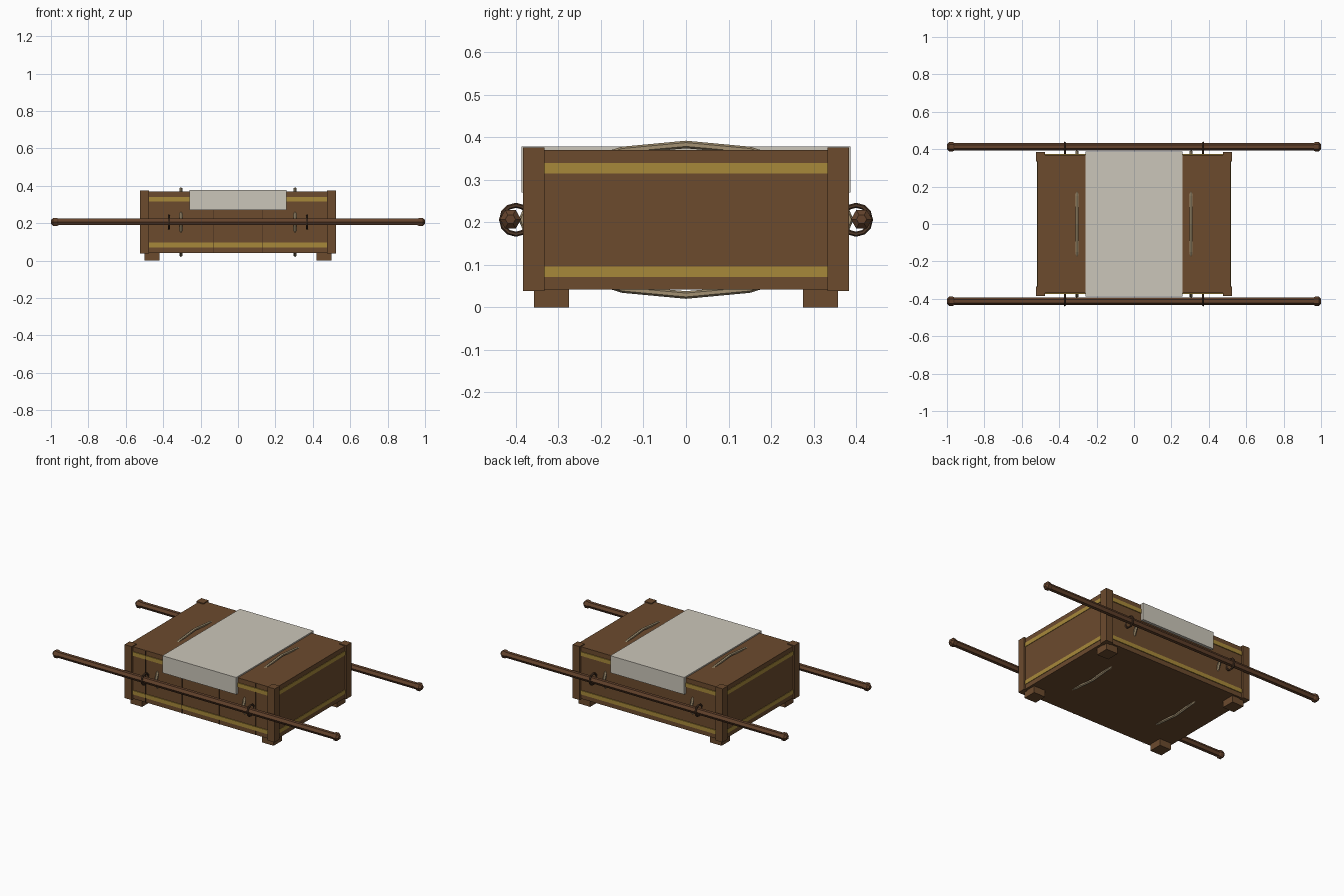
import bpy, bmesh, math
from mathutils import Vector

if "Cube" in bpy.data.objects:
    bpy.data.objects.remove(bpy.data.objects["Cube"], do_unlink=True)


def material(name, rgb):
    m = bpy.data.materials.new(name)
    m.use_nodes = True
    m.diffuse_color = (*rgb, 1)
    bsdf = next(n for n in m.node_tree.nodes if n.type == 'BSDF_PRINCIPLED')
    bsdf.inputs["Base Color"].default_value = (*rgb, 1)
    return m


WOOD = material("brown wood", (0.150, 0.070, 0.027))
POLE = material("dark pole wood", (0.125, 0.055, 0.025))
GOLD = material("old gold", (0.390, 0.250, 0.042))
CLOTH = material("pale cloth", (0.600, 0.565, 0.490))
ROPE = material("tan rope", (0.360, 0.280, 0.165))
IRON = material("dark ring", (0.075, 0.038, 0.020))
SEAM = material("plank seam", (0.050, 0.025, 0.012))


def finish(name, bm, mat):
    bmesh.ops.recalc_face_normals(bm, faces=bm.faces)
    mesh = bpy.data.meshes.new(name)
    bm.to_mesh(mesh)
    bm.free()
    mesh.materials.append(mat)
    ob = bpy.data.objects.new(name, mesh)
    bpy.context.collection.objects.link(ob)
    return ob


def box(name, lo, hi, mat):
    lo, hi = Vector(lo), Vector(hi)
    bm = bmesh.new()
    bmesh.ops.create_cube(bm, size=1)
    for v in bm.verts:
        v.co = (lo + hi) / 2 + v.co * (hi - lo)
    return finish(name, bm, mat)


def bridge(bm, loops, closed):
    """Join successive rings of vertices with quads."""
    pairs = list(zip(loops, loops[1:] + loops[:1]))
    for a, b in pairs if closed else pairs[:-1]:
        n = len(a)
        for i in range(n):
            j = (i + 1) % n
            bm.faces.new((a[i], a[j], b[j], b[i]))


def hoop(name, centre, ry, rz, thick, segs, sides, mat):
    """Elliptical ring standing in the y-z plane."""
    bm = bmesh.new()
    loops = []
    for s in range(segs):
        a = math.tau * s / segs
        ring = []
        for k in range(sides):
            t = math.tau * k / sides
            r = thick * math.cos(t)
            p = Vector((thick * math.sin(t), (ry + r) * math.cos(a), (rz + r) * math.sin(a)))
            ring.append(bm.verts.new(p + Vector(centre)))
        loops.append(ring)
    bridge(bm, loops, True)
    return finish(name, bm, mat)


def lathe_x(name, profile, y, z, sides, mat):
    """Capped turned shape along x from (x, radius) pairs."""
    bm = bmesh.new()
    loops = []
    for x, r in profile:
        loops.append([bm.verts.new((x, y + r * math.cos(math.tau * k / sides),
                                    z + r * math.sin(math.tau * k / sides)))
                      for k in range(sides)])
    bridge(bm, loops, False)
    bm.faces.new(loops[0])
    bm.faces.new(loops[-1])
    return finish(name, bm, mat)


# Chest body
box("chest_body", (-0.515, -0.37, 0.042), (0.515, 0.37, 0.37), WOOD)

# Gold bands on all four sides
for level, z in (("lower", 0.071), ("upper", 0.315)):
    for side, s in (("front", -1), ("back", 1)):
        y0, y1 = sorted((s * 0.365, s * 0.375))
        box(f"{side}_{level}_band", (-0.478, y0, z), (0.478, y1, z + 0.025), GOLD)
    for side, s in (("right", -1), ("left", 1)):
        x0, x1 = sorted((s * 0.51, s * 0.518))
        box(f"{side}_{level}_band", (x0, -0.335, z), (x1, 0.335, z + 0.025), GOLD)

# Seams between the front planks
for i, x in enumerate((-0.385, -0.13, 0.13, 0.385)):
    box(f"front_seam_{i + 1}", (x - 0.001, -0.3755, 0.043), (x + 0.001, -0.368, 0.369), SEAM)

# Corner posts and feet
for xn, sx in (("right", -1), ("left", 1)):
    for yn, sy in (("front", -1), ("back", 1)):
        x0, x1 = sorted((sx * 0.475, sx * 0.525))
        y0, y1 = sorted((sy * 0.333, sy * 0.384))
        box(f"{yn}_{xn}_post", (x0, y0, 0.038), (x1, y1, 0.376), WOOD)
        x0, x1 = sorted((sx * 0.42, sx * 0.50))
        y0, y1 = sorted((sy * 0.275, sy * 0.358))
        box(f"{yn}_{xn}_foot", (x0, y0, 0), (x1, y1, 0.044), WOOD)

# Cloth draped over the lid, as an extruded profile
half = [(0.387, 0.378), (0.387, 0.27), (0.368, 0.27), (0.368, 0.368)]
outline = half + [(-y, z) for y, z in reversed(half)]
bm = bmesh.new()
ends = [[bm.verts.new((x, y, z)) for y, z in outline] for x in (-0.258, 0.258)]
bridge(bm, ends, False)
for loop in ends:
    bm.faces.new(loop)
finish("draped_cloth", bm, CLOTH)

# Ropes tied around the chest
for side, s in (("right", -1), ("left", 1)):
    hoop(f"{side}_rope", (s * 0.305, 0, 0.206), 0.385, 0.177, 0.009, 16, 6, ROPE)

# Carrying poles with knobbed ends, held in rings
tip = [(1.0, 0.012), (0.988, 0.025), (0.968, 0.025), (0.96, 0.020)]
pole_profile = [(-x, r) for x, r in tip] + tip[::-1]
for yn, sy in (("front", -1), ("back", 1)):
    lathe_x(f"{yn}_pole", pole_profile, sy * 0.413, 0.207, 6, POLE)
    for xn, sx in (("right", -1), ("left", 1)):
        hoop(f"{yn}_{xn}_pole_ring", (sx * 0.37, sy * 0.4, 0.206),
             0.034, 0.034, 0.006, 12, 6, IRON)
